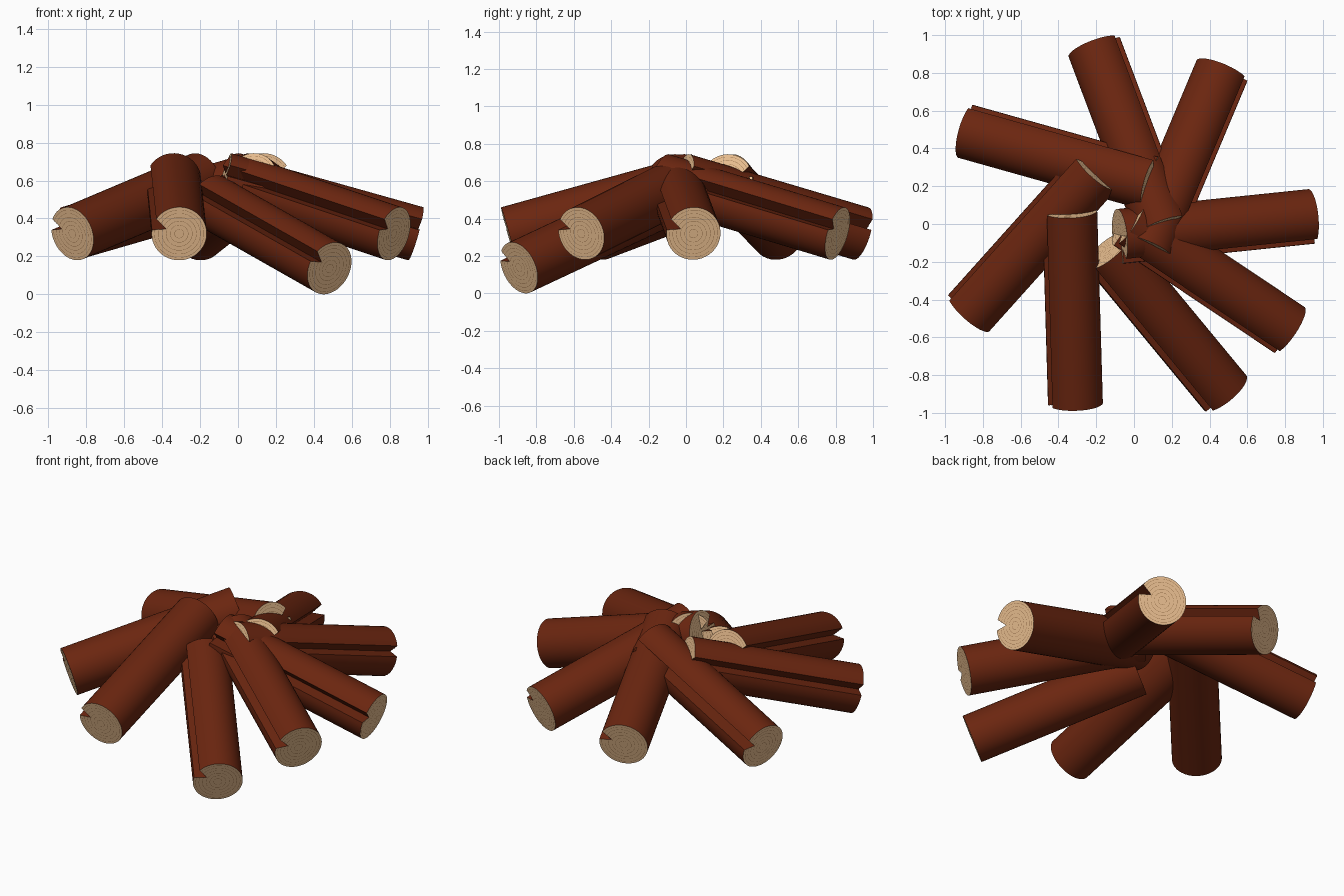
import bpy, bmesh
from math import cos, sin, radians, pi
from mathutils import Vector

if "Cube" in bpy.data.objects:
    bpy.data.objects.remove(bpy.data.objects["Cube"])

RADIUS = 0.1455
SIDES = 40
NOTCH = (147, 172)          # groove rim angles seen from the outer end
NOTCH_DEPTH = 0.50          # groove bottom as a share of the radius


def material(name, rgb):
    m = bpy.data.materials.new(name)
    m.diffuse_color = (*rgb, 1)
    m.use_nodes = True
    m.node_tree.nodes["Principled BSDF"].inputs["Base Color"].default_value = m.diffuse_color
    return m


bark = material("bark", (0.147, 0.019, 0.005))
wood = material("cut_wood", (0.82, 0.52, 0.28))
grain = material("growth_ring", (0.30, 0.15, 0.06))


def make_log(name, outer, inner, turn=0):
    outer, inner = Vector(outer), Vector(inner)
    d = (outer - inner).normalized()
    right = (-d).cross(Vector((0, 0, 1))).normalized()
    up = right.cross(-d)
    bm = bmesh.new()

    def point(centre, f, deg):
        a = radians(deg + turn)
        return bm.verts.new(centre + RADIUS * f * (cos(a) * right + sin(a) * up))

    # grooved round section, from one groove lip round to the other
    lo, hi = NOTCH
    span = 360 - (hi - lo)
    section = [(1, hi + span * i / SIDES) for i in range(SIDES + 1)]
    section.append((NOTCH_DEPTH, (lo + hi) / 2 + 360))
    a = [point(outer, f, g) for f, g in section]
    b = [point(inner, f, g) for f, g in section]
    n = len(section)

    # bark side walls
    for i in range(n):
        j = (i + 1) % n
        bm.faces.new((a[j], a[i], b[i], b[j])).material_index = 0

    # sawn ends, fanned from the heart of the log
    for loop, centre, flip in ((a, outer, False), (b, inner, True)):
        c = bm.verts.new(centre)
        for i in range(n):
            tri = (c, loop[i], loop[(i + 1) % n])
            bm.faces.new(tri[::-1] if flip else tri).material_index = 1
    bmesh.ops.recalc_face_normals(bm, faces=bm.faces[:])

    # fine growth rings on both ends, broken at the groove
    for centre, flip in ((outer + d * 0.0008, False), (inner - d * 0.0008, True)):
        for f in (0.16, 0.32, 0.47, 0.62, 0.76, 0.89):
            gap = max(0, (f - NOTCH_DEPTH) / (1 - NOTCH_DEPTH)) * (hi - lo) / 2 + 1
            mid = (lo + hi) / 2
            strip = []
            for i in range(37):
                g = mid + gap + (360 - 2 * gap) * i / 36
                strip.append((point(centre, f, g), point(centre, f + 0.012, g)))
            for (p, q), (s, t) in zip(strip, strip[1:]):
                quad = (p, q, t, s)
                bm.faces.new(quad[::-1] if flip else quad).material_index = 2

    me = bpy.data.meshes.new(name)
    bm.to_mesh(me)
    bm.free()
    for m in (bark, wood, grain):
        me.materials.append(m)
    ob = bpy.data.objects.new(name, me)
    bpy.context.collection.objects.link(ob)
    bpy.ops.object.select_all(action='DESELECT')
    ob.select_set(True)
    bpy.context.view_layer.objects.active = ob
    bpy.ops.object.shade_smooth_by_angle(angle=radians(30))


# logs leaning on each other: name, outer end centre, inner end centre, roll
LOW, HIGH = 0.32, 0.604
LOGS = [
    ("front_log", (-0.31, -0.95, LOW), (-0.34, 0.07, HIGH), 0),
    ("front_left_log", (-0.873, -0.47, LOW), (-0.20, 0.28, HIGH), 0),
    ("left_log", (-0.89, 0.49, LOW), (0.09, 0.215, HIGH), 0),
    ("back_log", (-0.21, 0.935, LOW), (0.15, -0.02, HIGH), 0),
    ("back_right_log", (0.465, 0.81, LOW), (0.07, -0.13, HIGH), 0),
    ("right_log", (0.937, 0.04, LOW), (-0.075, -0.065, HIGH), 0),
    ("front_right_log", (0.822, -0.56, LOW), (-0.03, 0.01, HIGH), 0),
    ("low_front_log", (0.482, -0.893, 0.137), (-0.14, -0.14, 0.49), -8),
]
for spec in LOGS:
    make_log(*spec)
